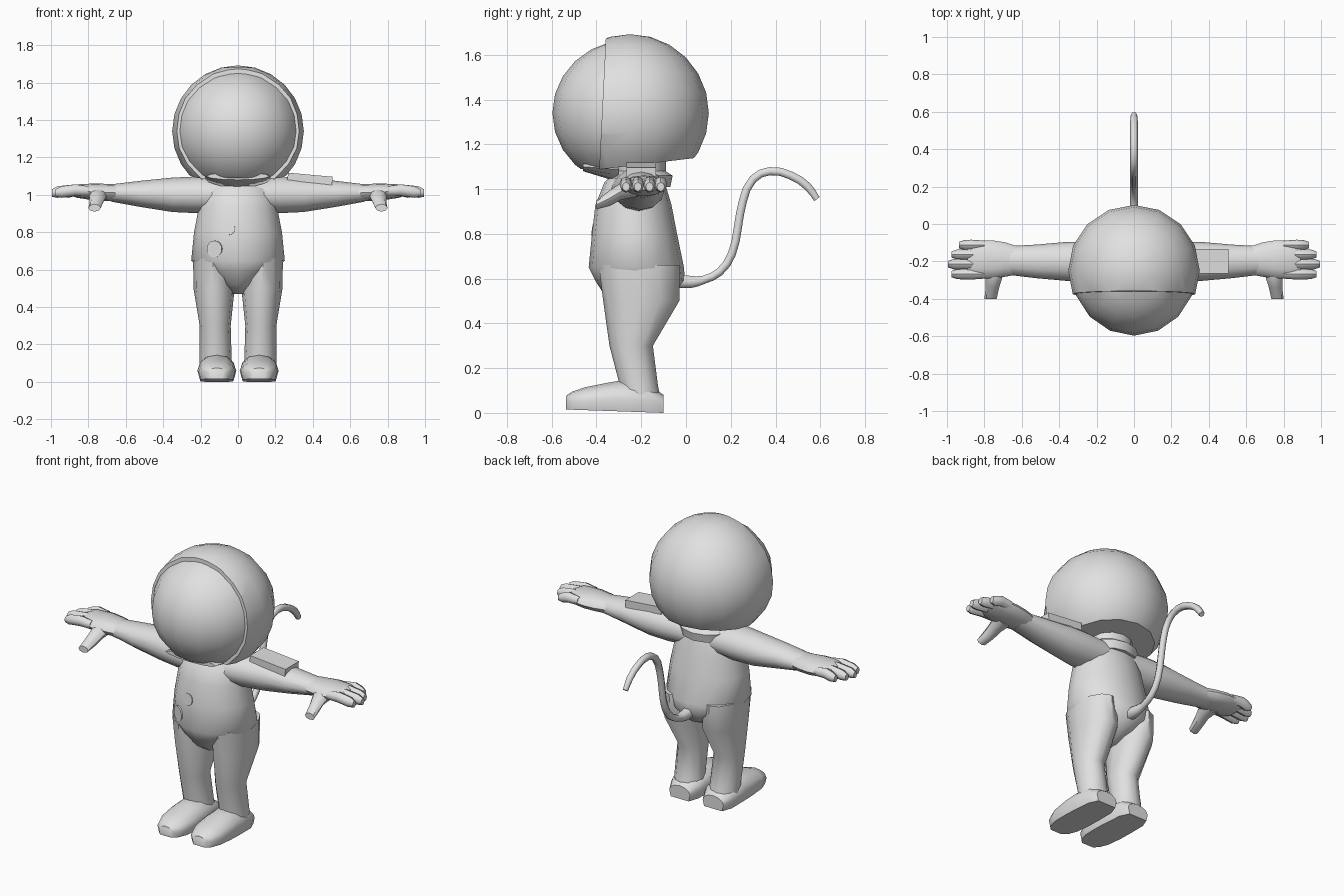
import bpy, bmesh, math
from mathutils import Vector, Matrix

if "Cube" in bpy.data.objects:
    bpy.data.objects.remove(bpy.data.objects["Cube"])

mat = bpy.data.materials.new("light_grey")
mat.diffuse_color = (0.75, 0.75, 0.75, 1)
mat.use_nodes = True
mat.node_tree.nodes["Principled BSDF"].inputs["Base Color"].default_value = mat.diffuse_color


def finish(name, bm, mirror=False, angle=45):
    bmesh.ops.recalc_face_normals(bm, faces=bm.faces)
    me = bpy.data.meshes.new(name)
    bm.to_mesh(me)
    bm.free()
    me.materials.append(mat)
    ob = bpy.data.objects.new(name, me)
    bpy.context.collection.objects.link(ob)
    bpy.ops.object.select_all(action='DESELECT')
    ob.select_set(True)
    bpy.context.view_layer.objects.active = ob
    bpy.ops.object.shade_smooth_by_angle(angle=math.radians(angle))
    if mirror:
        ob.modifiers.new("mirror", 'MIRROR')
    return ob


def loft(name, axis, rings, n=12, mirror=False, flat=False):
    """Skin ellipses (t, a, b, half_a, half_b) strung along one axis."""
    bm = bmesh.new()
    loops = []
    for t, a, b, ra, rb in rings:
        loop = []
        for i in range(n):
            w = 2 * math.pi * i / n
            u, v = a + ra * math.cos(w), b + rb * math.sin(w)
            if flat and math.sin(w) < -0.01:
                v = max(0, -(t + 0.1) * 0.035)
            p = {'x': (t, u, v), 'y': (u, t, v), 'z': (u, v, t)}[axis]
            loop.append(bm.verts.new(p))
        loops.append(loop)
    for lo, hi in zip(loops, loops[1:]):
        for i in range(n):
            j = (i + 1) % n
            bm.faces.new((lo[i], lo[j], hi[j], hi[i]))
    bm.faces.new(loops[0])
    bm.faces.new(loops[-1])
    return finish(name, bm, mirror)


def cut_sphere(name, radii, cuts):
    """Sphere with closed planar cuts; each cut removes the normal side."""
    bm = bmesh.new()
    bmesh.ops.create_uvsphere(bm, u_segments=16, v_segments=12, radius=1)
    bmesh.ops.transform(bm, matrix=Matrix.Translation((0, -0.25, 1.34))
                        @ Matrix.Diagonal((*radii, 1)), verts=bm.verts)
    for co, no in cuts:
        r = bmesh.ops.bisect_plane(bm, geom=bm.verts[:] + bm.edges[:] + bm.faces[:],
                                   plane_co=co, plane_no=no, clear_outer=True)
        edges = [e for e in r['geom_cut'] if isinstance(e, bmesh.types.BMEdge)]
        bmesh.ops.holes_fill(bm, edges=edges, sides=0)
    return finish(name, bm, angle=35)


# Helmet: shell, visor, chin rim and neck ring
cut_sphere("helmet_shell", (0.352, 0.352, 0.352),
           [((0, -0.2, 1.11), (0, 0.12, -1)), ((0, -0.375, 1.34), (0, -1, 0.05))])
cut_sphere("visor", (0.335, 0.347, 0.328),
           [((0, -0.5, 1.09), (0, 0, -1)), ((0, -0.35, 1.34), (0, 1, 0))])
loft("chin_rim", 'y', [(-0.46, 0, 1.10, 0.17, 0.02), (-0.33, 0, 1.09, 0.18, 0.05),
                       (-0.30, 0, 1.09, 0.16, 0.03)])
loft("neck_ring", 'z', [(1.01, 0, -0.2, 0.15, 0.13), (1.06, 0, -0.2, 0.16, 0.14),
                        (1.08, 0, -0.2, 0.13, 0.11), (1.13, 0, -0.2, 0.13, 0.11)])

# Suit body
loft("torso", 'z', [(0.47, 0, -0.22, 0.03, 0.06), (0.52, 0, -0.21, 0.10, 0.15),
                    (0.59, 0, -0.205, 0.20, 0.20), (0.65, 0, -0.222, 0.25, 0.213),
                    (0.80, 0, -0.23, 0.235, 0.19), (0.93, 0, -0.235, 0.21, 0.17),
                    (1.03, 0, -0.23, 0.19, 0.135), (1.08, 0, -0.21, 0.13, 0.10)], n=16)
loft("leg", 'z', [(0.66, 0.135, -0.21, 0.105, 0.18), (0.50, 0.128, -0.20, 0.110, 0.17),
                  (0.30, 0.122, -0.245, 0.083, 0.097), (0.12, 0.120, -0.21, 0.086, 0.085),
                  (0.03, 0.115, -0.20, 0.09, 0.095)], mirror=True)
loft("boot", 'y', [(-0.537, 0.113, 0.05, 0.045, 0.025), (-0.51, 0.113, 0.052, 0.075, 0.042),
                   (-0.45, 0.113, 0.055, 0.098, 0.06), (-0.35, 0.113, 0.06, 0.104, 0.075),
                   (-0.27, 0.113, 0.06, 0.103, 0.088), (-0.16, 0.113, 0.06, 0.098, 0.06),
                   (-0.10, 0.113, 0.04, 0.07, 0.04)], mirror=True, flat=True)

# Arms and hands
loft("arm", 'x', [(0.08, -0.22, 1.0, 0.12, 0.09), (0.22, -0.21, 1.0, 0.115, 0.098),
                  (0.35, -0.20, 1.0, 0.105, 0.092), (0.52, -0.20, 1.005, 0.09, 0.07),
                  (0.68, -0.195, 1.01, 0.076, 0.046)], mirror=True)
loft("palm", 'x', [(0.62, -0.195, 1.01, 0.075, 0.046), (0.69, -0.19, 1.012, 0.092, 0.046),
                   (0.76, -0.19, 1.015, 0.103, 0.046), (0.86, -0.19, 1.02, 0.10, 0.036),
                   (0.89, -0.19, 1.02, 0.085, 0.025)], mirror=True)
for name, y, end in (("little", -0.113, 0.935), ("ring", -0.163, 0.975),
                     ("middle", -0.215, 0.995), ("index", -0.268, 0.975)):
    loft(name + "_finger", 'x', [(0.80, y, 1.02, 0.024, 0.026), (0.87, y, 1.025, 0.029, 0.031),
                                 (end - 0.03, y, 1.015, 0.027, 0.031),
                                 (end, y, 1.01, 0.017, 0.02)], n=8, mirror=True)
loft("thumb", 'y', [(-0.22, 0.75, 1.0, 0.055, 0.035), (-0.29, 0.75, 0.99, 0.045, 0.038),
                    (-0.34, 0.757, 0.96, 0.036, 0.035), (-0.40, 0.767, 0.93, 0.033, 0.02)],
     n=8, mirror=True)

# Flat control panel on one upper arm
bm = bmesh.new()
bmesh.ops.create_cube(bm, size=1, matrix=Matrix.Translation((0.385, -0.2, 1.085))
                      @ Matrix.Rotation(0.09, 4, 'Y') @ Matrix.Diagonal((0.24, 0.13, 0.045, 1)))
finish("arm_panel", bm)

# Round chest badges lying on the suit surface
for name, co, no, r in (("lower_badge", (-0.125, -0.398, 0.71), (-2.1, -4.2, 0), 0.045),
                        ("upper_badge", (-0.05, -0.41, 0.82), (-0.95, -5.3, 0.7), 0.035)):
    bm = bmesh.new()
    q = Vector(no).to_track_quat('Z', 'Y').to_matrix().to_4x4()
    bmesh.ops.create_cone(bm, cap_ends=True, segments=16, radius1=r, radius2=r, depth=0.009,
                          matrix=Matrix.Translation(co) @ q)
    finish(name, bm)

# Tail: tapered tube swept along a smooth path
path = [(-0.04, 0.59, 1.7), (0.02, 0.585, 1.5), (0.08, 0.595, 1), (0.15, 0.63, 1),
        (0.205, 0.71, 1), (0.232, 0.83, 1), (0.255, 0.95, 1), (0.30, 1.045, 1),
        (0.375, 1.08, 1), (0.47, 1.06, 1), (0.545, 1.01, 1), (0.585, 0.955, 0.8)]
cu = bpy.data.curves.new("tail_path", 'CURVE')
cu.dimensions = '3D'
cu.bevel_depth = 0.021
cu.bevel_resolution = 1
cu.use_fill_caps = True
cu.resolution_u = 2
sp = cu.splines.new('BEZIER')
sp.bezier_points.add(len(path) - 1)
for p, (y, z, r) in zip(sp.bezier_points, path):
    p.co = (0, y, z)
    p.radius = r
    p.handle_left_type = p.handle_right_type = 'AUTO'
sp.use_smooth = True
cu.materials.append(mat)
tail = bpy.data.objects.new("tail", cu)
bpy.context.collection.objects.link(tail)
